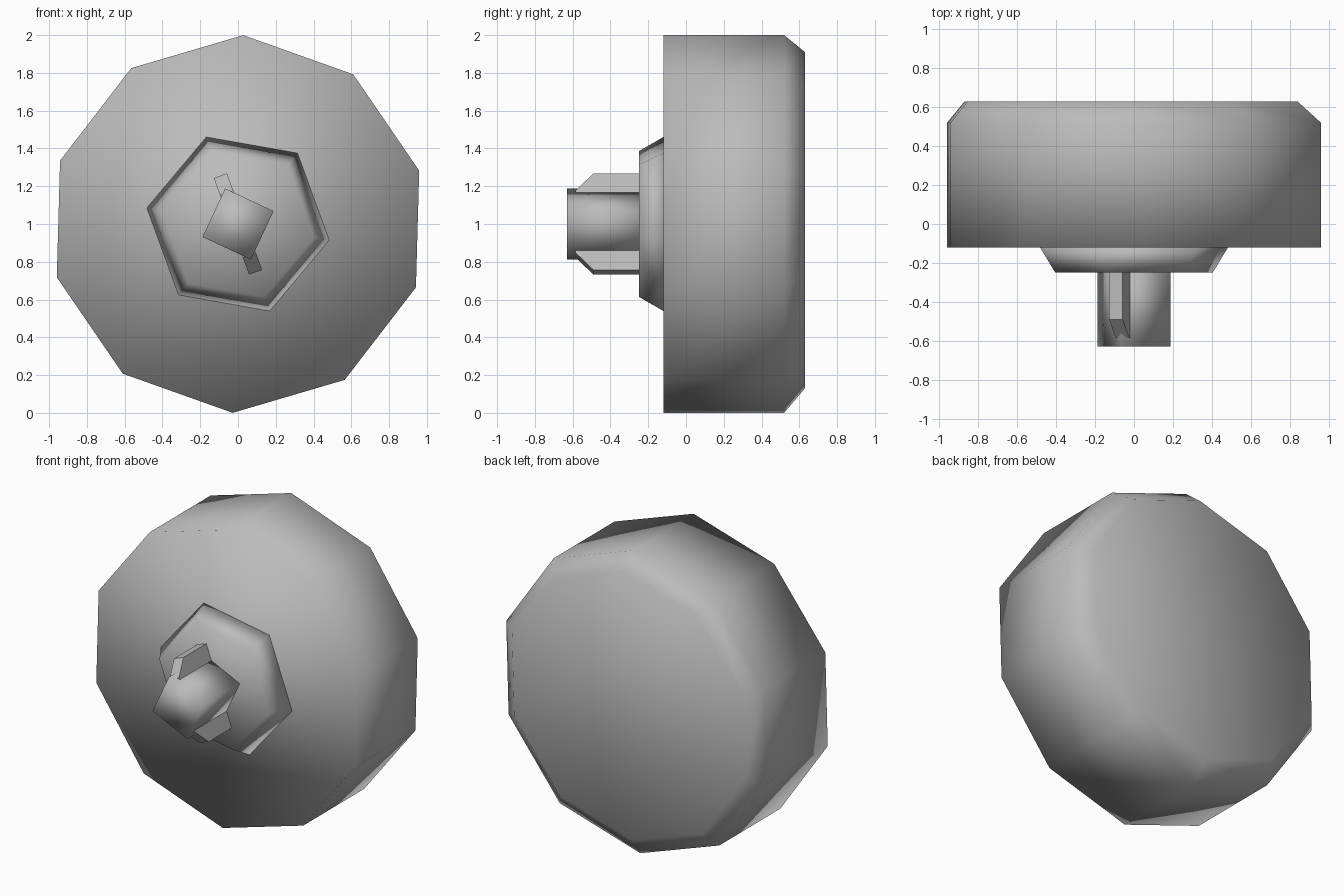
import bpy, bmesh
from math import cos, sin, radians
from mathutils import Vector

if "Cube" in bpy.data.objects:
    bpy.data.objects.remove(bpy.data.objects["Cube"])

grey = bpy.data.materials.new("plain_grey")
grey.use_nodes = True
colour = (0.5, 0.5, 0.5, 1)
grey.diffuse_color = colour
grey.node_tree.nodes["Principled BSDF"].inputs["Base Color"].default_value = colour


def loft(name, rings, smooth=True):
    """Skin equal-length rings of points and cap both ends."""
    bm = bmesh.new()
    loops = [[bm.verts.new(p) for p in ring] for ring in rings]
    for a, b in zip(loops, loops[1:]):
        for i in range(len(a)):
            j = (i + 1) % len(a)
            bm.faces.new((a[i], a[j], b[j], b[i]))
    bm.faces.new(loops[0])
    bm.faces.new(loops[-1])
    bmesh.ops.recalc_face_normals(bm, faces=bm.faces[:])
    for f in bm.faces:
        f.smooth = smooth
    mesh = bpy.data.meshes.new(name)
    bm.to_mesh(mesh)
    bm.free()
    mesh.materials.append(grey)
    obj = bpy.data.objects.new(name, mesh)
    bpy.context.collection.objects.link(obj)
    return obj


def ring(sides, start, radius, y, cx=0, cz=1):
    angles = [radians(start + 360 * i / sides) for i in range(sides)]
    return [(cx + radius * cos(a), y, cz + radius * sin(a)) for a in angles]


# Ten-sided knob body with a chamfered back rim
loft("knob_body", [ring(10, 88.4, 1, -0.12), ring(10, 88.4, 1, 0.52),
                   ring(10, 88.4, 0.89, 0.63, -0.015, 1.02)])

# Tapered six-sided collar
loft("collar", [ring(6, 110, 0.49, -0.12), ring(6, 110, 0.41, -0.25)])

# Square shaft
loft("shaft", [ring(4, 110, 0.2, -0.2), ring(4, 110, 0.2, -0.63)])

# Two opposite fins with sloped front ends
for name, angle in (("upper_fin", 110), ("lower_fin", 290)):
    out = Vector((cos(radians(angle)), 0, sin(radians(angle))))
    side = Vector((-out.z, 0, out.x)) * 0.037
    profile = [(0.1, -0.2), (0.272, -0.2), (0.272, -0.49), (0.175, -0.585), (0.1, -0.585)]
    sides = [[Vector((0, y, 1)) + out * r + side * s for r, y in profile] for s in (-1, 1)]
    loft(name, sides, smooth=False)
